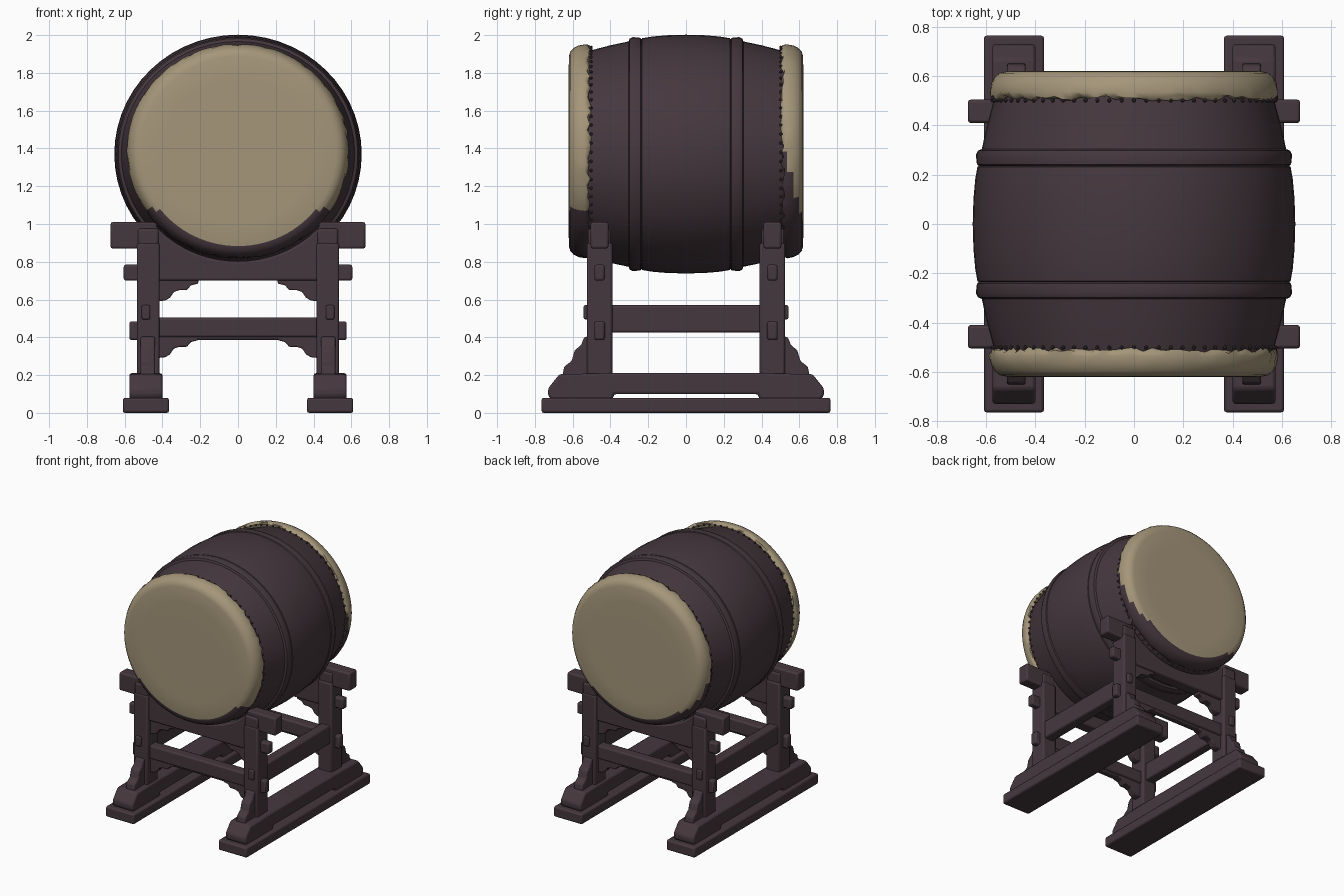
import bpy, bmesh, math, random

random.seed(4)
cube = bpy.data.objects.get("Cube")
if cube:
    bpy.data.objects.remove(cube, do_unlink=True)


def material(name, color):
    m = bpy.data.materials.new(name)
    m.use_nodes = True
    m.diffuse_color = (*color, 1)
    bsdf = m.node_tree.nodes["Principled BSDF"]
    bsdf.inputs["Base Color"].default_value = (*color, 1)
    bsdf.inputs["Roughness"].default_value = 0.8
    return m


WOOD = material("dark wood", (0.060, 0.039, 0.048))
HIDE = material("tan hide", (0.375, 0.305, 0.195))
FLAT = 0.965      # the drum is slightly flattened in height
DRUM_Z = 1.37


def finish(bm, name, mats, bevel=0.0, angle=35):
    bmesh.ops.recalc_face_normals(bm, faces=bm.faces[:])
    me = bpy.data.meshes.new(name)
    bm.to_mesh(me)
    bm.free()
    for m in mats:
        me.materials.append(m)
    ob = bpy.data.objects.new(name, me)
    bpy.context.collection.objects.link(ob)
    bpy.ops.object.select_all(action='DESELECT')
    ob.select_set(True)
    bpy.context.view_layer.objects.active = ob
    bpy.ops.object.shade_smooth_by_angle(angle=math.radians(angle))
    if bevel:
        b = ob.modifiers.new("Bevel", 'BEVEL')
        b.width = bevel
        b.segments = 2
        b.limit_method = 'ANGLE'
    return ob


def prism(name, points, axis, lo, hi, bevel=0.012):
    """Extrude a side outline (u, z) along x or y."""
    bm = bmesh.new()

    def place(u, z, d):
        return (d, u, z) if axis == 'x' else (u, d, z)
    a = [bm.verts.new(place(u, z, lo)) for u, z in points]
    b = [bm.verts.new(place(u, z, hi)) for u, z in points]
    bm.faces.new(a)
    bm.faces.new(b[::-1])
    for i in range(len(a)):
        j = (i + 1) % len(a)
        bm.faces.new((a[i], b[i], b[j], a[j]))
    return finish(bm, name, [WOOD], bevel)


def box(name, x0, x1, y0, y1, z0, z1, bevel=0.012):
    return prism(name, [(x0, z0), (x1, z0), (x1, z1), (x0, z1)], 'y', y0, y1, bevel)


def lathe(bm, profile, sides, center_z, wobble=None):
    """Revolve (y, radius) around the drum axis; returns the rings."""
    rings = []
    for k, (y, r) in enumerate(profile):
        ring = []
        for i in range(sides):
            a = 2 * math.pi * i / sides
            yy, rr = wobble(k, y, r) if wobble else (y, r)
            ring.append(bm.verts.new((rr * math.cos(a), yy,
                                      center_z + FLAT * rr * math.sin(a))))
        rings.append(ring)
    for r0, r1 in zip(rings, rings[1:]):
        for i in range(sides):
            j = (i + 1) % sides
            bm.faces.new((r0[i], r0[j], r1[j], r1[i]))
    return rings


# Barrel body with two shallow hoops
half = [(0, 0.655), (0.1, 0.652), (0.18, 0.645), (0.232, 0.636), (0.236, 0.630),
        (0.242, 0.638), (0.28, 0.642), (0.298, 0.634), (0.304, 0.618),
        (0.4, 0.597), (0.5, 0.570), (0.56, 0.553)]
bm = bmesh.new()
rings = lathe(bm, [(-y, r) for y, r in half[:0:-1]] + half, 56, DRUM_Z)
bm.faces.new(rings[0])
bm.faces.new(rings[-1])
finish(bm, "drum_barrel", [WOOD], angle=40)

# Stretched hides with ragged, puckered edges
skin = [(0.505, 0.569), (0.512, 0.583), (0.535, 0.588), (0.57, 0.580), (0.597, 0.565),
        (0.613, 0.546), (0.62, 0.520), (0.622, 0.40), (0.622, 0.2)]


def pucker(k, y, r):
    if k < 2:
        return y + random.uniform(-0.006, 0.016), r + random.uniform(-0.004, 0.004)
    if k == 2:
        return y, r + random.uniform(-0.005, 0.003)
    return y, r


for side, label in ((-1, "front"), (1, "back")):
    bm = bmesh.new()
    rings = lathe(bm, skin, 96, DRUM_Z + 0.015, pucker)
    bm.faces.new(rings[-1])
    for f in bm.faces:
        # The lower part of the rim is stained like the wood
        c = f.calc_center_median()
        radius = math.hypot(c.x, (c.z - DRUM_Z - 0.015) / FLAT)
        limit = 1.08 if side < 0 else 1.48 - 4 * (c.y - 0.5)
        if radius > 0.53 and c.z < limit:
            f.material_index = 1
    for v in bm.verts:
        v.co.y *= side
    finish(bm, label + "_hide", [HIDE, WOOD], angle=50)

    # Ring of small tacks along the hide edge
    bm = bmesh.new()
    for i in range(72):
        a = 2 * math.pi * i / 72
        made = bmesh.ops.create_icosphere(bm, subdivisions=1, radius=0.009)["verts"]
        bmesh.ops.translate(bm, verts=made, vec=(
            0.576 * math.cos(a), side * 0.502, DRUM_Z + 0.01 + 0.576 * FLAT * math.sin(a)))
    finish(bm, label + "_tacks", [WOOD])

# Saddle board outline: top edge follows the barrel
arc = []
for i in range(17):
    x = 0.43 - 0.86 * i / 16
    arc.append((x, DRUM_Z - FLAT * math.sqrt(0.588 ** 2 - x * x)))
saddle = ([(-0.47, 0.70), (0.47, 0.70), (0.47, 0.87), (0.675, 0.87), (0.675, 1.01), (0.43, 1.01)]
          + arc + [(-0.43, 1.01), (-0.675, 1.01), (-0.675, 0.87), (-0.47, 0.87)])
# Scrolled bracket under each cross beam, with its top at zero
scroll = [(0.43, 0.01), (0.43, -0.11), (0.385, -0.105), (0.36, -0.09), (0.34, -0.06),
          (0.31, -0.05), (0.27, -0.05), (0.25, -0.025), (0.21, -0.015), (0.21, 0.01)]
# Stepped brace on the runner, outside each post
brace = [(0.50, 0.19), (0.655, 0.19), (0.645, 0.245), (0.605, 0.275), (0.59, 0.33),
         (0.555, 0.36), (0.54, 0.40), (0.50, 0.41)]

for sy, end in ((-1, "front"), (1, "back")):
    def span(lo, hi):
        return sorted((sy * lo, sy * hi))

    # Cross members
    prism(end + "_saddle_board", saddle, 'y', *span(0.41, 0.505))
    box(end + "_saddle_tenon", -0.605, 0.605, *span(0.43, 0.485), 0.70, 0.785)
    box(end + "_lower_beam", -0.44, 0.44, *span(0.415, 0.495), 0.40, 0.505)
    box(end + "_lower_tenon", -0.575, 0.575, *span(0.43, 0.485), 0.385, 0.485)

    for sx, hand in ((1, "left"), (-1, "right")):
        tag = end + "_" + hand

        def wide(lo, hi):
            return sorted((sx * lo, sx * hi))

        box(tag + "_post", *wide(0.415, 0.535), *span(0.39, 0.525), 0.15, 0.90)
        box(tag + "_post_top", *wide(0.42, 0.53), *span(0.40, 0.52), 0.88, 0.975)
        for level, part in ((0.70, "upper"), (0.40, "lower")):
            prism(tag + "_" + part + "_bracket", [(sx * x, level + z) for x, z in scroll],
                  'y', *span(0.425, 0.485), 0.006)
        prism(tag + "_brace", [(sy * y, z) for y, z in brace], 'x', *wide(0.44, 0.515), 0.008)
        box(tag + "_rail_peg", *wide(0.465, 0.51), *span(0.50, 0.542), 0.495, 0.57, 0.008)

# Runners, sledge feet and side rails
runner = [(-0.73, 0.09), (-0.73, 0.13), (-0.67, 0.205), (-0.40, 0.21), (0.40, 0.21),
          (0.67, 0.205), (0.73, 0.13), (0.73, 0.09), (0.71, 0.07), (0.39, 0.07),
          (0.38, 0.10), (-0.38, 0.10), (-0.39, 0.07), (-0.71, 0.07)]
for sx, hand in ((1, "left"), (-1, "right")):
    x0, x1 = sorted((sx * 0.365, sx * 0.61))
    box(hand + "_foot_plank", x0, x1, -0.765, 0.765, 0, 0.08)
    x0, x1 = sorted((sx * 0.40, sx * 0.575))
    prism(hand + "_runner", runner, 'x', x0, x1)
    x0, x1 = sorted((sx * 0.44, sx * 0.52))
    box(hand + "_side_rail", x0, x1, -0.45, 0.45, 0.425, 0.57)
